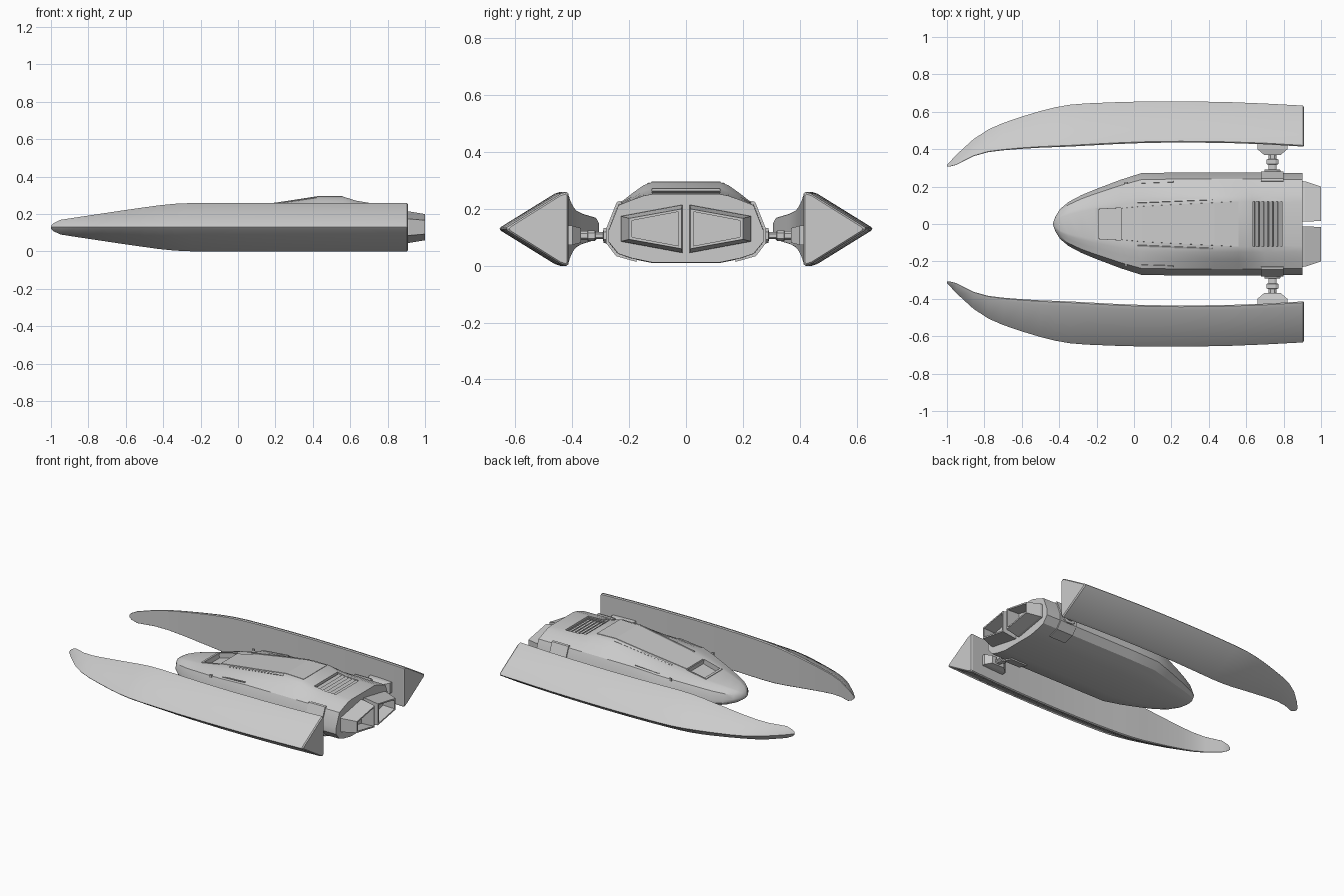
import bpy, bmesh, math
from mathutils import Vector


def make(name, verts, faces, mirror=False, smooth=None):
    me = bpy.data.meshes.new(name)
    bm = bmesh.new()
    vs = [bm.verts.new(v) for v in verts]
    for f in faces:
        bm.faces.new([vs[i] for i in f])
    bmesh.ops.recalc_face_normals(bm, faces=bm.faces)
    bm.to_mesh(me)
    bm.free()
    ob = bpy.data.objects.new(name, me)
    bpy.context.collection.objects.link(ob)
    if mirror:
        m = ob.modifiers.new("Mirror", 'MIRROR')
        m.use_axis = (False, True, False)
        m.use_mirror_merge = False
    if smooth:
        bpy.ops.object.select_all(action='DESELECT')
        ob.select_set(True)
        bpy.context.view_layer.objects.active = ob
        bpy.ops.object.shade_smooth_by_angle(angle=math.radians(smooth))
    return ob


def loft(name, rings, **kw):
    n = len(rings[0])
    verts = [p for r in rings for p in r]
    faces = [(k * n + i, k * n + (i + 1) % n, (k + 1) * n + (i + 1) % n, (k + 1) * n + i)
             for k in range(len(rings) - 1) for i in range(n)]
    faces += [tuple(range(n)), tuple(range((len(rings) - 1) * n, len(rings) * n))]
    return make(name, verts, faces, **kw)


def slab(name, pts, up, down, **kw):
    """Thin plate through the given corners, thickened along its normal."""
    p = [Vector(q) for q in pts]
    n = (p[1] - p[0]).cross(p[2] - p[0]).normalized()
    return loft(name, [[q - n * down for q in p], [q + n * up for q in p]], **kw)


def box(name, x0, x1, y0, y1, z0, z1, **kw):
    return loft(name, [[(x, y0, z0), (x, y1, z0), (x, y1, z1), (x, y0, z1)] for x in (x0, x1)], **kw)


def cut(target, cutter):
    cutter.hide_render = True
    cutter.hide_viewport = False
    cutter.display_type = 'WIRE'
    b = target.modifiers.new("Cut", 'BOOLEAN')
    b.operation = 'DIFFERENCE'
    b.solver = 'EXACT'
    b.object = cutter


# Main hull: x, half width, bottom, shoulder, top
hull_st = [(-.432, .008, .1, .108, .112), (-.42, .04, .085, .12, .132), (-.395, .08, .07, .128, .146),
           (-.35, .118, .054, .138, .16), (-.28, .155, .04, .15, .174), (-.2, .188, .029, .165, .187),
           (-.07, .237, .016, .188, .214), (.04, .272, .01, .206, .234), (.22, .275, .01, .215, .261),
           (.43, .275, .01, .215, .294), (.56, .275, .01, .215, .294), (.63, .275, .01, .215, .272),
           (.7, .275, .01, .215, .26), (.9, .272, .012, .213, .252)]
rings = []
for x, w, b, s, t in hull_st:
    k = w / .275
    h = s - b
    half = [(.12, b), (.19, b + h * .07), (.24, b + h * .15), (.275, b + h * .36), (.275, b + h * .56),
            (.24, s), (.19, s + (t - s) * .5), (.15, s + (t - s) * .86), (.12, t)]
    rings.append([(x, y * k, z) for y, z in half] + [(x, -y * k, z) for y, z in reversed(half)])
hull = loft("hull", rings, smooth=28)

# Recesses for windshield and rear vent
win = [(-.195, -.08, .187), (-.07, -.088, .214), (-.07, .088, .214), (-.195, .08, .187)]
win = win[::-1]
cut(hull, slab("windshield_cutter", win, .03, .008))
cut(hull, box("vent_cutter", .635, .79, -.12, .12, .235, .33))

# Windshield frame bars
slab("windshield_front_bar", [(-.205, -.085, .187), (-.19, -.085, .189), (-.19, .085, .189), (-.205, .085, .187)], .003, .008)
slab("windshield_side_bar", [(-.2, .078, .187), (-.07, .086, .214), (-.07, .094, .214), (-.2, .086, .187)], .003, .008, mirror=True)

# Long canopy cover and side rails
loft("canopy_cover", [[(x, -y, z - .02), (x, y, z - .02), (x, y - .004, z + .003), (x, -y + .004, z + .003)]
                      for x, y, z in [(-.065, .088, .215), (.04, .098, .234), (.22, .108, .261),
                                      (.43, .118, .2935), (.56, .125, .2935)]])
slab("canopy_rail", [(.02, .112, .232), (.42, .128, .29), (.42, .136, .286), (.02, .12, .228)], .004, .01, mirror=True)

# Vent slats, tilted
for i in range(6):
    x = .645 + i * .025
    z = .262 - i * .0015
    slab(f"vent_slat_{i + 1}", [(x, -.12, z), (x + .02, -.12, z - .013), (x + .02, .12, z - .013), (x, .12, z)], .002, .004)

# Slim side vents on the shoulders
slab("shoulder_vent", [(.04, .217, .212), (.21, .223, .224), (.21, .229, .222), (.04, .223, .209)], .004, .01, mirror=True)
box("shoulder_stud", -.05, -.035, .215, .225, .185, .203, mirror=True)

# Mount plates wrapping the hull sides
plate = [(.225, .215), (.23, .228), (.243, .225), (.281, .131), (.281, .08), (.246, .034), (.175, .014), (.17, .03), (.24, .06), (.26, .1)]
loft("mount_plate", [[(x, y, z) for y, z in plate] for x in (.68, .8)], mirror=True)

# Struts joining hull and pods
def strut_ring(y, hx, hz):
    c = .5
    return [(.74 + hx * a, y, .106 + hz * b) for a, b in
            [(1, c), (c, 1), (-c, 1), (-1, c), (-1, -c), (-c, -1), (c, -1), (1, -c)]]


loft("strut", [strut_ring(y, hx, hz) for y, hx, hz in
               [(.27, .045, .028), (.29, .042, .026), (.292, .022, .012), (.318, .022, .012), (.32, .032, .019),
                (.345, .032, .019), (.347, .022, .016), (.374, .022, .016)]], mirror=True)
loft("strut_foot", [[(.74 + a * hx, y, .107 + b * hz) for a, b in ((1, 1), (-1, 1), (-1, -1), (1, -1))]
                    for y, hx, hz in [(.37, .045, .026), (.4, .08, .034), (.44, .08, .034)]], mirror=True)

# Side pods: x, inner y, outer y, half height
pod_st = [(-1, .306, .316, .008), (-.985, .307, .332, .022), (-.95, .316, .37, .039), (-.86, .362, .452, .053),
          (-.78, .384, .505, .065), (-.7, .394, .54, .077), (-.6, .402, .574, .092), (-.5, .408, .604, .106),
          (-.42, .411, .624, .117), (-.34, .414, .638, .125), (-.25, .419, .645, .129), (-.1, .427, .651, .13), (.05, .433, .655, .13),
          (.25, .436, .656, .13), (.5, .433, .652, .13), (.7, .426, .644, .13), (.903, .414, .633, .13),
          (.91, .418, .622, .122)]
rings = []
for x, a, o, h in pod_st:
    d = (o - a)
    rings.append([(x, a + d * u, .13 + h * v) for u, v in
                  [(0, -.96), (.03, -1), (.12, -.95), (.98, -.05), (1, 0), (.98, .05), (.12, .95), (.03, 1), (0, .96)]])
loft("side_pod", rings, mirror=True, smooth=30)

# Hollow twin exhaust nozzles
def noz(x, y0, y1, a, b):
    return [(x, y0, .13 - a), (x, y1, .13 - b), (x, y1, .13 + b), (x, y0, .13 + a)]


loft("nozzle", [noz(.885, .013, .23, .085, .045), noz(.915, .013, .228, .084, .044), noz(1, .016, .2, .07, .037),
                noz(1, .026, .19, .06, .029), noz(.91, .024, .2, .066, .033)], mirror=True)
